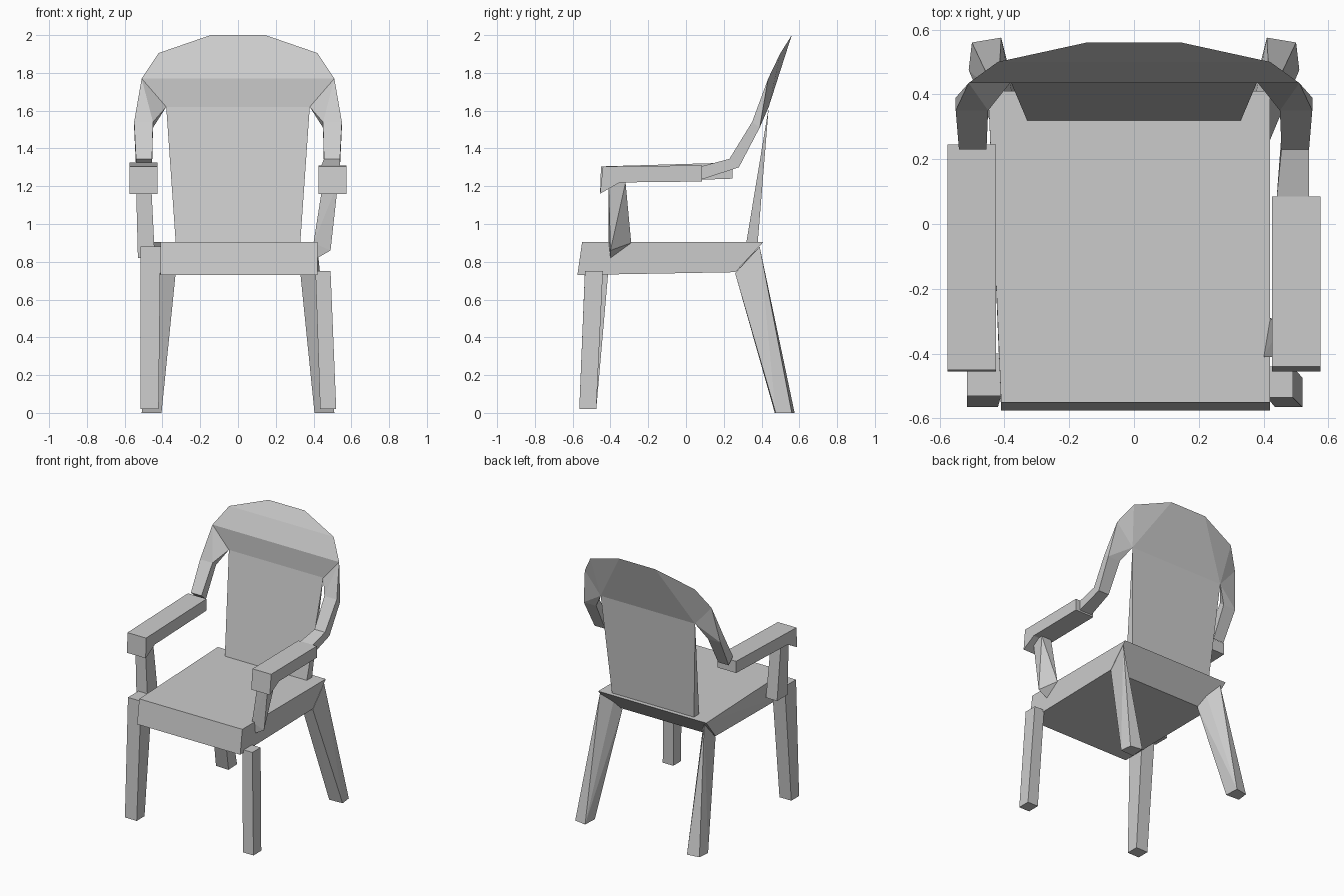
import bpy, bmesh

cube = bpy.data.objects.get("Cube")
if cube:
    bpy.data.objects.remove(cube, do_unlink=True)

GREY = (0.6, 0.6, 0.6, 1)
mat = bpy.data.materials.new("plain_grey")
mat.use_nodes = True
mat.diffuse_color = GREY
mat.node_tree.nodes["Principled BSDF"].inputs["Base Color"].default_value = GREY


def finish(bm, name):
    bmesh.ops.recalc_face_normals(bm, faces=bm.faces)
    mesh = bpy.data.meshes.new(name)
    bm.to_mesh(mesh)
    bm.free()
    mesh.materials.append(mat)
    obj = bpy.data.objects.new(name, mesh)
    bpy.context.collection.objects.link(obj)
    return obj


def solid(name, *points):
    """Flat-faced convex solid around the given corners."""
    bm = bmesh.new()
    for p in points:
        bm.verts.new(p)
    bmesh.ops.convex_hull(bm, input=bm.verts)
    bmesh.ops.dissolve_limit(bm, angle_limit=0.02, verts=bm.verts, edges=bm.edges)
    return finish(bm, name)


def prism(name, x0, x1, profile):
    """Side profile (y, z) pulled across x."""
    bm = bmesh.new()
    face = bm.faces.new([bm.verts.new((x0, y, z)) for y, z in profile])
    ext = bmesh.ops.extrude_face_region(bm, geom=[face])
    verts = [v for v in ext["geom"] if isinstance(v, bmesh.types.BMVert)]
    bmesh.ops.translate(bm, verts=verts, vec=(x1 - x0, 0, 0))
    return finish(bm, name)


def flip(points, side):
    return [(side * x, y, z) for x, y, z in points]


def both(points):
    return flip(points, 1) + flip(points, -1)


def rect(x0, x1, y0, y1, z):
    return [(x, y, z) for x in (x0, x1) for y in (y0, y1)]


def ring(x0, x1, front, back):
    return [(x, y, z) for x in (x0, x1) for y, z in (front, back)]


# Seat: thick slab with a raked front and undercut rear
solid("seat", (-0.41, -0.575, 0.73), (0.42, -0.575, 0.73),
      (-0.41, -0.55, 0.905), (0.42, -0.55, 0.905),
      (-0.45, 0.41, 0.905), (0.42, 0.41, 0.905),
      (-0.42, 0.26, 0.745), (0.42, 0.26, 0.745))

# Back panel: wedge, thick at the foot
corner = (0.38, 0.438, 1.62)
solid("back_panel", *both([(0.33, 0.32, 0.905), (0.33, 0.38, 0.905), corner]))

# Crest: faceted top of the back
shoulder = (0.51, 0.435, 1.77)
solid("back_crest", *both([(0.145, 0.56, 2.0), (0.42, 0.5, 1.905), shoulder, corner]))

# Curved side rails from the crest down to the arms
upper = ring(0.45, 0.55, (0.35, 1.54), (0.39, 1.51))
lower = ring(0.455, 0.54, (0.23, 1.345), (0.28, 1.30))
joint = ring(0.44, 0.54, (0.08, 1.305), (0.08, 1.235))
for label, s in (("left", 1), ("right", -1)):
    solid(label + "_rail_upper", *flip([shoulder, corner] + upper, s))
    solid(label + "_rail_lower", *flip(upper + lower, s))
solid("left_rail_end", *lower, *joint)

# Armrests with a deeper front end
prism("left_armrest", 0.425, 0.575,
      [(-0.455, 1.16), (-0.35, 1.22), (0.085, 1.225), (0.085, 1.31), (-0.44, 1.305)])
prism("right_armrest", -0.575, -0.425,
      [(-0.455, 1.16), (-0.35, 1.22), (0.245, 1.24), (0.245, 1.325), (-0.45, 1.305)])

# Arm posts: the left one twists inward and narrows
solid("left_arm_post", *rect(0.45, 0.53, -0.41, -0.32, 1.22),
      (0.40, -0.41, 0.9), (0.42, -0.4, 0.82), (0.49, -0.4, 0.86), (0.42, -0.29, 0.9))
solid("right_arm_post", *rect(-0.54, -0.46, -0.41, -0.32, 1.22),
      *rect(-0.53, -0.44, -0.41, -0.29, 0.82))

# Front legs: unequal heights
solid("left_front_leg", *rect(0.41, 0.49, -0.535, -0.44, 0.75),
      *rect(0.435, 0.52, -0.565, -0.475, 0.02))
solid("right_front_leg", *rect(-0.515, -0.41, -0.53, -0.40, 0.88),
      *rect(-0.515, -0.42, -0.565, -0.475, 0.02))

# Rear legs splay backward and outward from the seat corners
rear = [(0.33, 0.26, 0.74), (0.42, 0.26, 0.74), (0.42, 0.39, 0.88), (0.36, 0.32, 0.81),
        (0.405, 0.47, 0), (0.51, 0.475, 0), (0.50, 0.56, 0), (0.41, 0.575, 0)]
for label, s in (("left", 1), ("right", -1)):
    solid(label + "_rear_leg", *flip(rear, s))
